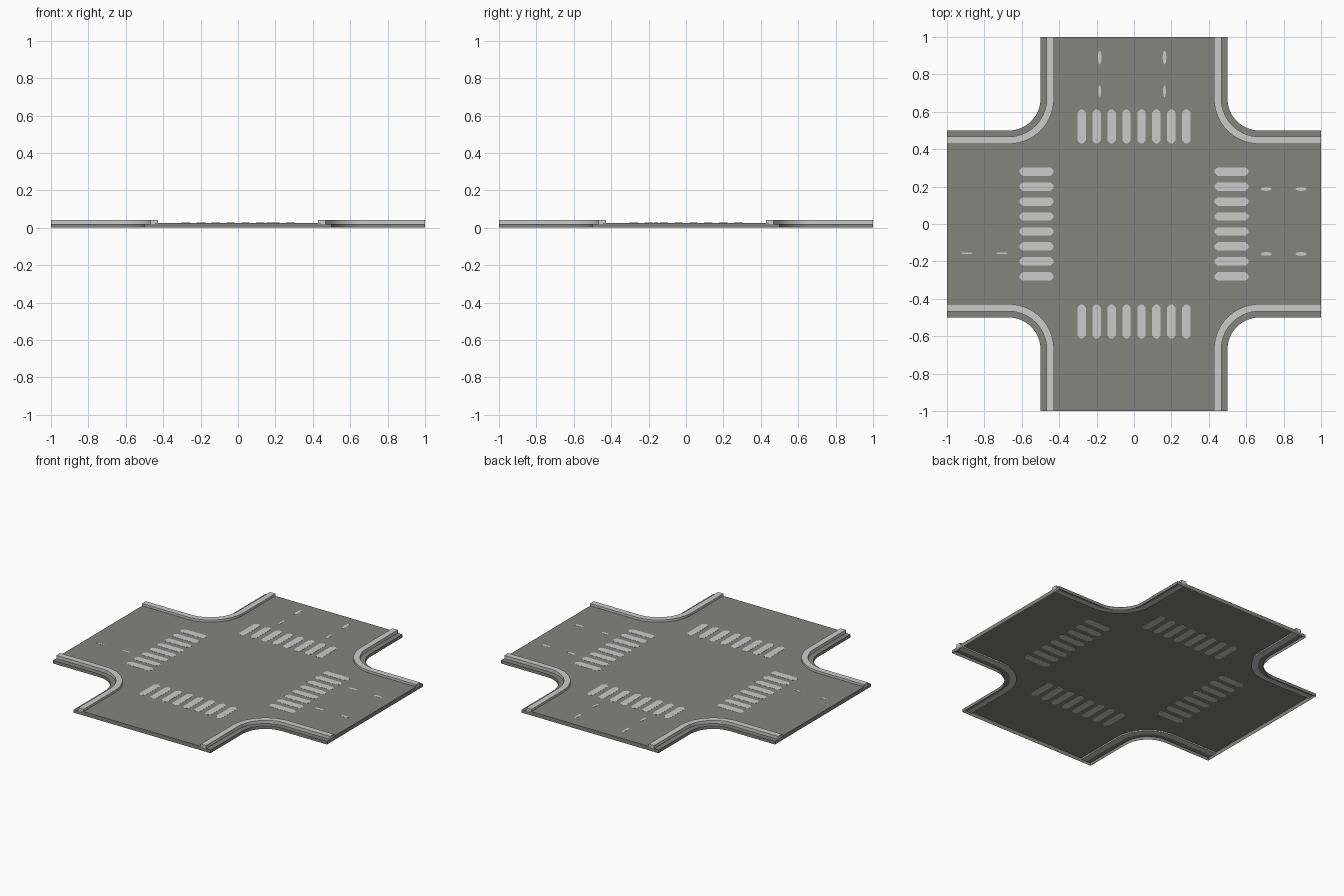
import bpy, bmesh, math
from mathutils import Matrix

if "Cube" in bpy.data.objects:
    bpy.data.objects.remove(bpy.data.objects["Cube"])

CENTRE = 0.67      # centre of the corner arcs in each quadrant
STEPS = 14         # segments per corner arc
ROAD_Z = 0.026


def material(name, rgb):
    m = bpy.data.materials.new(name)
    m.diffuse_color = (*rgb, 1)
    m.use_nodes = True
    m.node_tree.nodes["Principled BSDF"].inputs["Base Color"].default_value = m.diffuse_color
    return m


ASPHALT = material("asphalt grey", (0.235, 0.235, 0.21))
PAINT = material("pale concrete grey", (0.60, 0.60, 0.60))


def finish(bm, name, mat, recalc=True):
    if recalc:
        bmesh.ops.recalc_face_normals(bm, faces=bm.faces)
    me = bpy.data.meshes.new(name)
    bm.to_mesh(me)
    bm.free()
    me.materials.append(mat)
    ob = bpy.data.objects.new(name, me)
    bpy.context.collection.objects.link(ob)
    bpy.context.view_layer.objects.active = ob
    ob.select_set(True)
    bpy.ops.object.shade_smooth_by_angle(angle=math.radians(30))
    ob.select_set(False)
    return ob


def corner(r, z, k):
    """Path round corner k: straight, arc of radius r, straight."""
    pts = [(1, CENTRE - r)]
    for i in range(STEPS + 1):
        a = math.radians(270 - 90 * i / STEPS)
        pts.append((CENTRE + r * math.cos(a), CENTRE + r * math.sin(a)))
    pts.append((CENTRE - r, 1))
    for _ in range(k):
        pts = [(-y, x) for x, y in pts]
    return [(x, y, z) for x, y in pts]


# road: crossing surface, lower border ledge and outer skirt, open below
bm = bmesh.new()
loops = [[bm.verts.new(p) for k in range(4) for p in corner(r, z, k)]
         for r, z in ((0.225, ROAD_Z), (0.225, 0.020), (0.17, 0.020), (0.17, 0))]
bm.faces.new(loops[0])
for a, b in zip(loops, loops[1:]):
    for i in range(len(a)):
        j = (i + 1) % len(a)
        bm.faces.new((a[i], b[i], b[j], a[j]))
finish(bm, "road", ASPHALT, recalc=False)

# raised kerb round each corner
for k in range(4):
    bm = bmesh.new()
    rails = [[bm.verts.new(p) for p in corner(r, z, k)]
             for r, z in ((0.203, 0.018), (0.203, 0.041), (0.242, 0.041), (0.242, 0.018))]
    for s in range(4):
        a, b = rails[s], rails[(s + 1) % 4]
        for i in range(len(a) - 1):
            bm.faces.new((a[i], a[i + 1], b[i + 1], b[i]))
    for end in (0, -1):
        bm.faces.new([rail[end] for rail in rails])
    finish(bm, f"kerb_{k + 1}", PAINT)


def plate(bm, outline, z0, z1):
    """Thin prism from a 2D outline."""
    f = bm.faces.new([bm.verts.new((x, y, z0)) for x, y in outline])
    top = bmesh.ops.extrude_face_region(bm, geom=[f], use_keep_orig=True)
    verts = [v for v in top["geom"] if isinstance(v, bmesh.types.BMVert)]
    bmesh.ops.translate(bm, verts=verts, vec=(0, 0, z1 - z0))


# zebra crossings, one on each arm, showing on both sides of the sheet
c = 0.016
for k, arm in enumerate(("right", "back", "left", "front")):
    bm = bmesh.new()
    for i in range(8):
        m = -0.28 + 0.08 * i
        x0, x1, y0, y1 = 0.43, 0.612, m - 0.0225, m + 0.0225
        plate(bm, [(x0 + c, y0), (x1 - c, y0), (x1, y0 + c), (x1, y1 - c),
                   (x1 - c, y1), (x0 + c, y1), (x0, y1 - c), (x0, y0 + c)],
              ROAD_Z - 0.0008, ROAD_Z + 0.0008)
    bmesh.ops.rotate(bm, verts=bm.verts, matrix=Matrix.Rotation(k * math.pi / 2, 3, 'Z'))
    finish(bm, f"zebra_crossing_{arm}", PAINT)

# worn lane dashes: (x, y, half length in x, half length in y)
bm = bmesh.new()
dashes = [(x, y, w, h) for x in (-0.183, 0.163)
          for y, w, h in ((0.89, 0.010, 0.038), (0.71, 0.008, 0.033))]
dashes += [(x, y, 0.031, 0.010) for x in (0.707, 0.893) for y in (0.187, -0.16)]
dashes += [(x, -0.156, 0.032, 0.005) for x in (-0.893, -0.707)]
for x, y, w, h in dashes:
    plate(bm, [(x + w * math.cos(i * math.pi / 4), y + h * math.sin(i * math.pi / 4))
               for i in range(8)], ROAD_Z + 0.0003, ROAD_Z + 0.0008)
finish(bm, "lane_dashes", PAINT)
